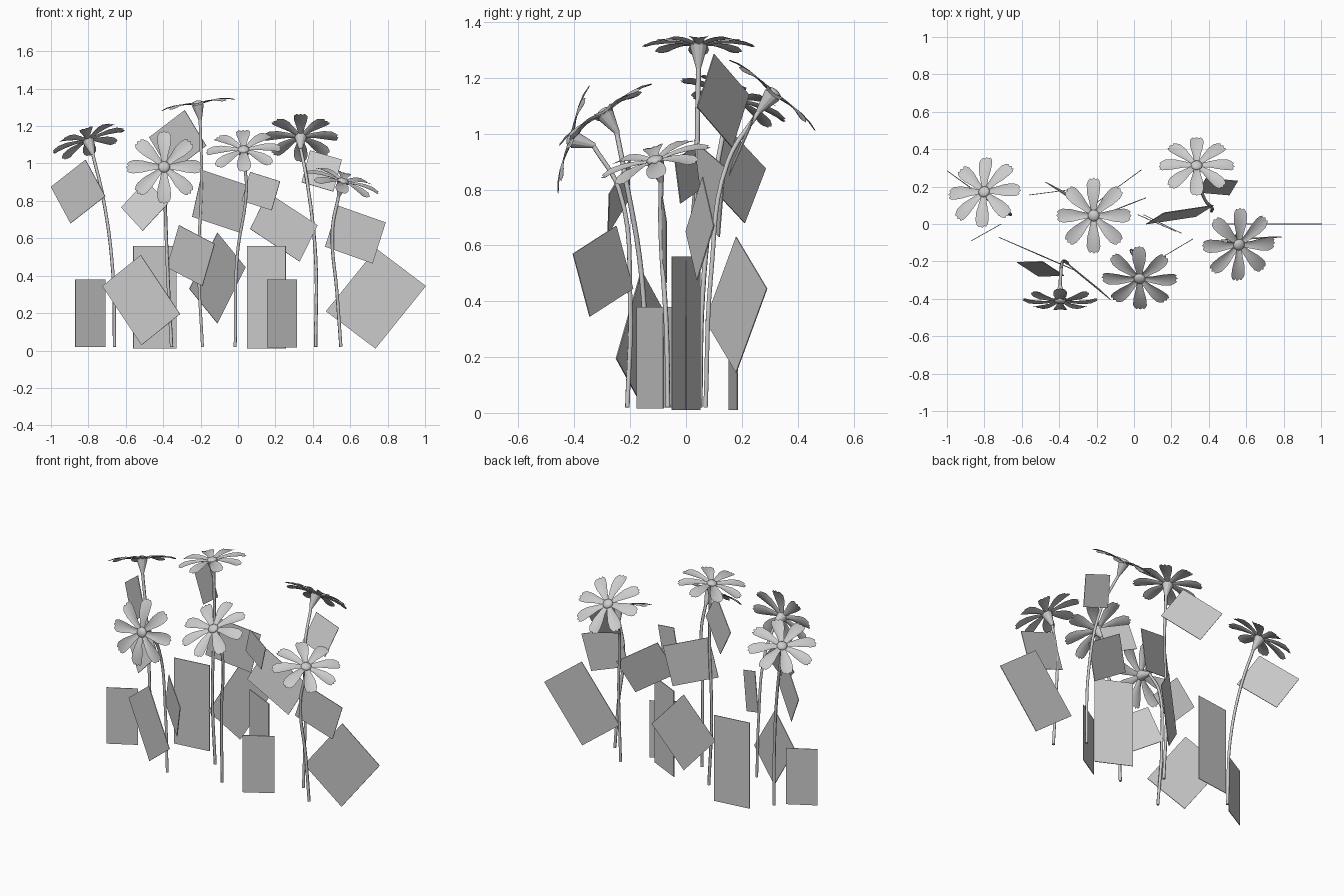
import bpy, bmesh, math
from mathutils import Vector, Matrix

cube = bpy.data.objects.get("Cube")
if cube:
    bpy.data.objects.remove(cube)

grey = bpy.data.materials.new("plain_grey")
grey.use_nodes = True
grey.diffuse_color = (0.6, 0.6, 0.6, 1)
grey.node_tree.nodes["Principled BSDF"].inputs["Base Color"].default_value = (0.6, 0.6, 0.6, 1)


def add_object(name, data):
    data.materials.append(grey)
    obj = bpy.data.objects.new(name, data)
    bpy.context.collection.objects.link(obj)
    return obj


def mesh_object(name, bm, smooth=False):
    mesh = bpy.data.meshes.new(name)
    bm.to_mesh(mesh)
    bm.free()
    for p in mesh.polygons:
        p.use_smooth = smooth
    return add_object(name, mesh)


# Petal profile: distance from centre, half width, height
PETAL = [(0.015, 0.012, 0.0), (0.07, 0.022, 0.008), (0.12, 0.034, 0.009), (0.165, 0.037, 0.004)]
TIP = [0.186, 0.199, 0.193, 0.204, 0.193, 0.199, 0.186]


def add_petal(bm, angle):
    turn = Matrix.Rotation(angle, 3, 'Z')
    rows = []
    for r, w, z in PETAL + [(None, 0.031, -0.004)]:
        row = []
        for i, tip in enumerate(TIP):
            t = (i - 3) / 3
            channel = 0.006 * t * t
            row.append(bm.verts.new(turn @ Vector((r or tip, t * w, z + channel))))
        rows.append(row)
    for a, b in zip(rows, rows[1:]):
        for i in range(len(TIP) - 1):
            bm.faces.new((a[i], b[i], b[i + 1], a[i + 1]))


def flower(label, centre, normal, path):
    centre, normal = Vector(centre), Vector(normal).normalized()
    place = Matrix.Translation(centre) @ Vector((0, 0, 1)).rotation_difference(normal).to_matrix().to_4x4()

    # Ring of eight notched petals
    bm = bmesh.new()
    for k in range(8):
        add_petal(bm, k * math.tau / 8)
    mesh_object(label + "_petals", bm, True).matrix_world = place

    # Domed flower centre
    bm = bmesh.new()
    bmesh.ops.create_uvsphere(bm, u_segments=16, v_segments=8, radius=0.031)
    bmesh.ops.scale(bm, vec=(1, 1, 0.55), verts=bm.verts)
    bmesh.ops.translate(bm, vec=(0, 0, 0.005), verts=bm.verts)
    mesh_object(label + "_centre", bm, True).matrix_world = place

    # Tapered calyx under the petals
    bm = bmesh.new()
    bmesh.ops.create_cone(bm, cap_ends=True, segments=12, radius1=0.009, radius2=0.032, depth=0.08)
    bmesh.ops.translate(bm, vec=(0, 0, -0.042), verts=bm.verts)
    mesh_object(label + "_calyx", bm).matrix_world = place

    # Bent stem
    curve = bpy.data.curves.new(label + "_stem", 'CURVE')
    curve.dimensions = '3D'
    curve.bevel_depth = 0.009
    curve.bevel_resolution = 1
    curve.resolution_u = 6
    curve.use_fill_caps = True
    points = [Vector(p) for p in path] + [centre - normal * 0.075]
    spline = curve.splines.new('BEZIER')
    spline.bezier_points.add(len(points) - 1)
    for bp, p in zip(spline.bezier_points, points):
        bp.co = p
        bp.handle_left_type = bp.handle_right_type = 'AUTO'
    add_object(label + "_stem", curve)


flower("far_right_flower", (-0.80, 0.17, 1.12), (-0.3, 0.36, 0.88),
       [(-0.66, 0.05, 0.02), (-0.67, 0.06, 0.43), (-0.72, 0.1, 0.81)])
flower("tall_flower", (-0.215, 0.045, 1.315), (-0.16, 0, 1),
       [(-0.19, 0.04, 0.02), (-0.21, 0.04, 0.45), (-0.195, 0.04, 0.95)])
flower("forward_flower", (-0.395, -0.405, 0.98), (0, -0.96, 0.28),
       [(-0.355, -0.21, 0.02), (-0.375, -0.2, 0.4), (-0.39, -0.24, 0.8)])
flower("middle_flower", (0.03, -0.29, 1.07), (-0.05, -0.55, 0.83),
       [(-0.015, -0.14, 0.02), (-0.005, -0.16, 0.5), (0.045, -0.22, 0.86)])
flower("left_flower", (0.56, -0.11, 0.90), (0.28, -0.27, 0.92),
       [(0.55, -0.065, 0.02), (0.53, -0.07, 0.3), (0.505, -0.09, 0.65)])
flower("rear_flower", (0.335, 0.31, 1.14), (0, 0.63, 0.77),
       [(0.415, 0.07, 0.02), (0.415, 0.09, 0.5), (0.37, 0.15, 0.9)])


def card(name, a, b, c):
    # Flat leaf card from three consecutive corners
    a, b, c = Vector(a), Vector(b), Vector(c)
    bm = bmesh.new()
    bm.faces.new([bm.verts.new(p) for p in (a, b, c, a + c - b)])
    obj = mesh_object(name, bm)
    mod = obj.modifiers.new("thickness", 'SOLIDIFY')
    mod.thickness = 0.004
    mod.offset = 0


def upright(name, x1, y1, x2, y2, low, high):
    card(name, (x1, y1, low), (x2, y2, low), (x2, y2, high))


# Upright cards at the ground
upright("ground_leaf_right", -0.87, -0.09, -0.71, 0.0, 0.02, 0.38)
upright("ground_leaf_rear", -0.56, 0.155, -0.33, 0.185, 0.01, 0.56)
upright("ground_leaf_middle", 0.05, 0.05, 0.255, -0.05, 0.01, 0.56)
upright("ground_leaf_left", 0.155, -0.175, 0.315, -0.08, 0.015, 0.38)

# Turned cards along the stems
card("low_leaf_right", (-0.52, -0.16, 0.51), (-0.725, -0.07, 0.345), (-0.515, -0.16, 0.03))
card("low_leaf_middle", (-0.11, 0.18, 0.63), (-0.26, 0.07, 0.33), (-0.11, 0.18, 0.145))
card("low_leaf_left", (0.74, 0, 0.545), (0.47, 0, 0.21), (0.735, 0, 0.01))
card("stem_leaf_left", (0.535, -0.085, 0.775), (0.465, -0.085, 0.555), (0.72, -0.07, 0.465))
card("stem_leaf_far_right", (-0.815, 0.15, 1.02), (-1.0, 0.285, 0.875), (-0.895, 0.21, 0.68))
card("stem_leaf_tall", (-0.285, 0.1, 1.285), (-0.475, 0.225, 1.14), (-0.36, 0.165, 0.95))
card("stem_leaf_forward", (-0.49, -0.2, 0.91), (-0.625, -0.205, 0.765), (-0.51, -0.28, 0.64))
card("low_leaf_forward", (-0.315, -0.25, 0.67), (-0.38, -0.19, 0.445), (-0.19, -0.345, 0.345))
card("stem_leaf_middle", (-0.19, 0.04, 0.965), (-0.245, 0.02, 0.715), (0.01, 0.12, 0.63))
card("stem_leaf_small", (0.065, 0.03, 0.955), (0.02, 0.05, 0.8), (0.18, -0.02, 0.75))
card("low_leaf_rear", (0.16, 0.06, 0.845), (0.065, 0.0, 0.65), (0.33, 0.04, 0.475))
card("stem_leaf_rear", (0.385, 0.245, 1.07), (0.34, 0.17, 0.9), (0.51, 0.155, 0.85))
